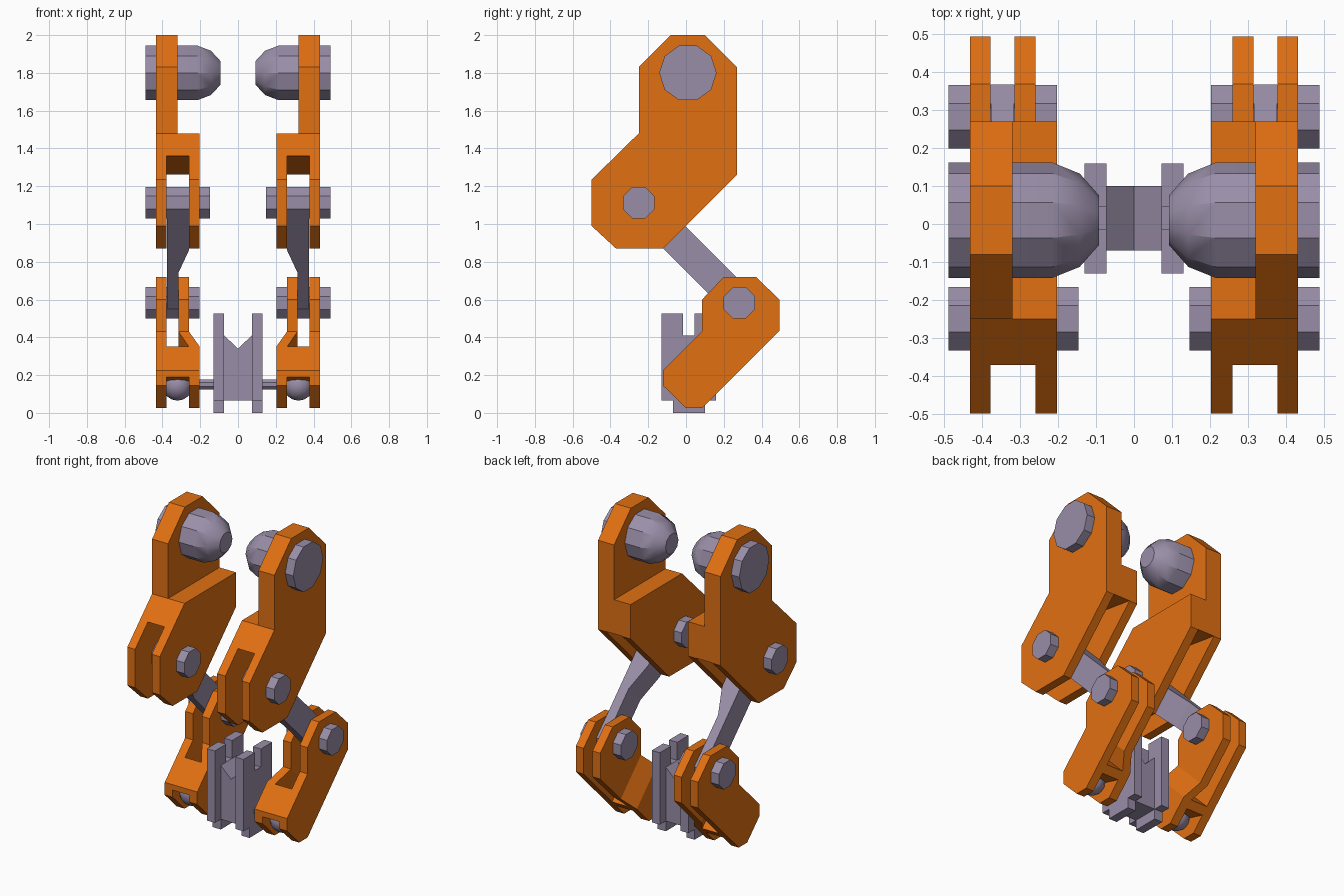
import bpy
import bmesh
from math import cos, sin, pi, radians
from mathutils import Vector

cube = bpy.data.objects.get("Cube")
if cube:
    bpy.data.objects.remove(cube, do_unlink=True)


def material(name, rgb):
    m = bpy.data.materials.new(name)
    m.use_nodes = True
    m.diffuse_color = (*rgb, 1)
    bsdf = next(n for n in m.node_tree.nodes if n.type == 'BSDF_PRINCIPLED')
    bsdf.inputs["Base Color"].default_value = (*rgb, 1)
    return m


ORANGE = material("orange", (0.75, 0.16, 0.006))
GREY = material("violet_grey", (0.32, 0.27, 0.39))


def loft(name, rings, mat):
    """Skin a list of equally sized closed rings and cap both ends."""
    bm = bmesh.new()
    rows = [[bm.verts.new(p) for p in ring] for ring in rings]
    for a, b in zip(rows, rows[1:]):
        for i in range(len(a)):
            j = (i + 1) % len(a)
            bm.faces.new((a[i], a[j], b[j], b[i]))
    bm.faces.new(rows[0])
    bm.faces.new(rows[-1])
    bmesh.ops.recalc_face_normals(bm, faces=bm.faces)
    mesh = bpy.data.meshes.new(name)
    bm.to_mesh(mesh)
    bm.free()
    mesh.materials.append(mat)
    obj = bpy.data.objects.new(name, mesh)
    bpy.context.collection.objects.link(obj)
    return obj


def side_place(p, x):
    return Vector((x, p[0], p[1]))


def front_place(p, y):
    return Vector((p[0], y, p[1]))


# Diagonal axes: s runs up and back, t runs down and back
def along_t(p, t):
    x, s = p
    return Vector((x, (s + t) / 2, (s - t) / 2))


def along_s(p, s):
    x, t = p
    return Vector((x, (s + t) / 2, (s - t) / 2))


def prism(name, profile, lo, hi, place=side_place, mat=ORANGE):
    return loft(name, [[place(p, d) for p in profile] for d in (lo, hi)], mat)


def circle(y, z, r, n, turn=0):
    return [(y + r * cos(2 * pi * i / n + turn), z + r * sin(2 * pi * i / n + turn))
            for i in range(n)]


def activate(obj):
    bpy.ops.object.select_all(action='DESELECT')
    obj.select_set(True)
    bpy.context.view_layer.objects.active = obj


def cut(obj, cutter):
    mod = obj.modifiers.new("cut", 'BOOLEAN')
    mod.operation = 'DIFFERENCE'
    mod.solver = 'EXACT'
    mod.object = cutter
    activate(obj)
    bpy.ops.object.modifier_apply(modifier=mod.name)
    bpy.data.objects.remove(cutter, do_unlink=True)


def mirror(obj):
    obj.modifiers.new("mirror", 'MIRROR')


# Upper leg: thick knee block, thin hip plate, open slot for the strut
upper = prism("upper_leg", [(-0.08, 2), (0.1, 2), (0.27, 1.83), (0.27, 1.26), (-0.12, 0.87),
                            (-0.37, 0.87), (-0.5, 0.99), (-0.5, 1.235), (-0.25, 1.48),
                            (-0.25, 1.83)], 0.203, 0.433)
cut(upper, prism("hip_cutter", [(-1, 1.48), (1, 1.48), (1, 3), (-1, 3)], 0, 0.32))
cut(upper, prism("knee_cutter", [(-0.69, 1.41), (0.268, 1.262), (0.6, 1.2), (0.6, 0.5),
                                 (-0.69, 0.5)], 0.26, 0.378))
mirror(upper)

# Lower leg: fork at the top with a stepped inner prong, slot at the ankle
lower = prism("lower_leg", [(0.2, 0.72), (0.37, 0.72), (0.495, 0.6), (0.495, 0.435),
                            (0.085, 0.025), (0, 0.025), (-0.122, 0.145), (-0.122, 0.225),
                            (0.085, 0.432), (0.085, 0.6)], 0.203, 0.433)
cut(lower, prism("fork_cutter", [(0.26, 0.355), (0.378, 0.355), (0.378, 2), (0.315, 2),
                                 (0.315, 0.515)], -2, 2, along_t))
cut(lower, prism("prong_cutter", [(0.1, 0.355), (0.203, 0.355), (0.26, 0.515), (0.26, 2),
                                  (0.1, 2)], -2, 2, along_t))
cut(lower, prism("ankle_cutter", [(-0.3, 0.24), (-0.122, 0.19), (0.3, 0.07), (0.3, -0.2),
                                  (-0.3, -0.2)], 0.26, 0.378))
mirror(lower)

# Tapered strut joining both legs
mirror(prism("strut", [(0.26, -1.39), (0.377, -1.39), (0.377, -0.25), (0.316, -0.25),
                       (0.316, -0.73), (0.26, -0.97)], 0.75, 0.985, along_s, GREY))

# Octagonal axles and ankle rod
for name, y, z, r, x0, x1 in (("knee_axle", -0.25, 1.113, 0.09, 0.147, 0.49),
                              ("fork_axle", 0.283, 0.583, 0.09, 0.203, 0.49),
                              ("ankle_rod", 0, 0.15, 0.028, 0.1, 0.32)):
    mirror(prism(name, circle(y, z, r, 8, pi / 8), x0, x1, mat=GREY))

# Hip joint: ten-sided pin with a domed inner end
dome = ((0.49, 0.152), (0.215, 0.152), (0.143, 0.123), (0.092, 0.065))
hip = loft("hip_joint", [[side_place(p, x) for p in circle(0.01, 1.8, r, 10)]
                         for x, r in dome], GREY)
activate(hip)
bpy.ops.object.shade_smooth_by_angle(angle=radians(30))
mirror(hip)

# Ankle ball
bpy.ops.mesh.primitive_uv_sphere_add(segments=12, ring_count=8, radius=0.08)
ball = bpy.context.object
ball.name = "ankle_ball"
ball.data.transform(ball.matrix_world.Translation((0.32, 0, 0.145)))
ball.data.materials.append(GREY)
bpy.ops.object.shade_smooth_by_angle(angle=radians(40))
mirror(ball)

# Centre clip: notched side plates around a V-topped core
mirror(prism("clip_side", [(-0.13, 0.065), (-0.07, 0.065), (-0.07, 0), (0.1, 0), (0.1, 0.065),
                           (0.16, 0.065), (0.16, 0.525), (0.045, 0.525), (0.045, 0.41),
                           (-0.015, 0.41), (-0.015, 0.525), (-0.13, 0.525)],
             0.073, 0.13, mat=GREY))
prism("clip_core", [(-0.073, 0.065), (0.073, 0.065), (0.073, 0.41), (0, 0.34), (-0.073, 0.41)],
      -0.07, 0.1, front_place, GREY)
